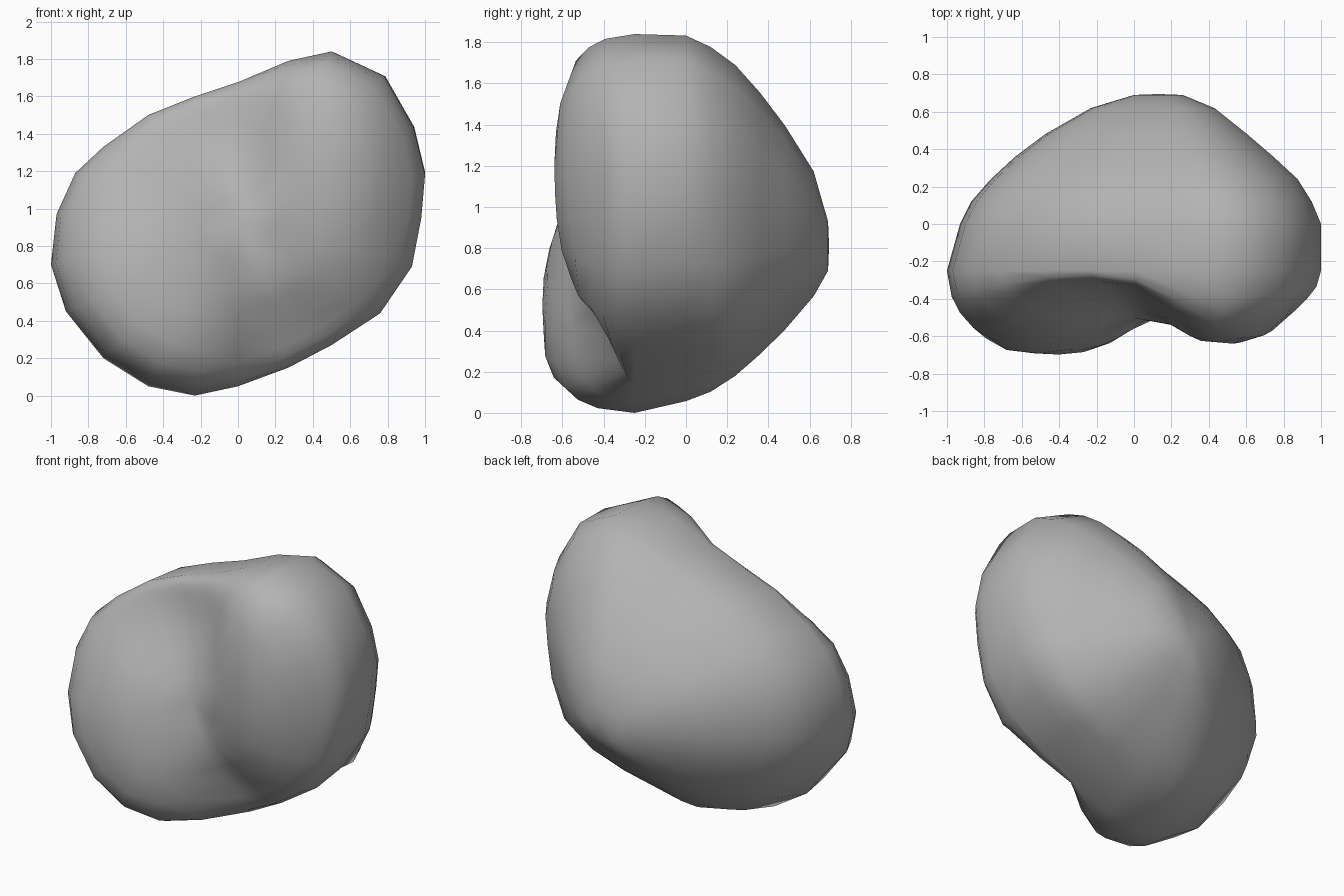
import bpy
import bmesh
import math

default = bpy.data.objects.get("Cube")
if default:
    bpy.data.objects.remove(default, do_unlink=True)

stone = bpy.data.materials.new("stone grey")
stone.use_nodes = True
grey = (0.45, 0.45, 0.45, 1)
stone.diffuse_color = grey
stone.node_tree.nodes["Principled BSDF"].inputs["Base Color"].default_value = grey

# Widest outline of the boulder (x, z), clockwise from its right side
OUTLINE = [(-1, .7), (-.97, .97), (-.87, 1.19), (-.72, 1.33), (-.48, 1.5),
           (-.23, 1.6), (.01, 1.68), (.27, 1.79), (.5, 1.84), (.78, 1.71),
           (.94, 1.43), (1, 1.18), (.98, .95), (.93, .69), (.76, .44),
           (.5, .27), (.27, .15), (0, .05), (-.23, 0), (-.48, .05),
           (-.72, .2), (-.92, .45)]
MID_Z = .92
RIM_Y = -.25

# Domed back: depth, scale of the outline, centre x, centre z
BACK = [(.69, .13, .13, .81), (.62, .33, .1, .87), (.48, .54, .065, .9),
        (.36, .69, .055, .92), (.24, .82, .055, .935), (.12, .91, .04, .94),
        (0, .965, .035, .945)]
# Front rings as fractions of the outline
FRONT = [1, .975, .93, .86, .74, .56, .38, .2]


def lobe(x, z, cx, cz, width, height, amount):
    """Soft bulge with a flattened top."""
    d = ((x - cx) / width) ** 2 + ((z - cz) / height) ** 2
    return amount * math.exp(-d ** 1.5)


def front_depth(x, z, f):
    """Two bulges, a notch low between them and a slope high on the right."""
    bulge = (.15 + lobe(x, z, -.48, .43, .57, .76, .3)
             + lobe(x, z, .5, 1.2, .36, .75, .24)
             + lobe(x, z, .27, .27, .22, .25, -.12)
             + lobe(x, z, -.3, 1.5, .5, .35, -.1))
    return RIM_Y - bulge * (1 - f ** 11) ** .5


def back_ring(bm, y, s, cx, cz):
    """Scaled outline, fuller at the low left of the back."""
    ring = []
    for x, z in OUTLINE:
        k = s * (1 + lobe(x, z, .6, .3, .4, .4, y * (.7 - y)))
        ring.append(bm.verts.new((cx + x * k, y, cz + (z - MID_Z) * k)))
    return ring


def front_ring(bm, f):
    ring = []
    for x, z in OUTLINE:
        px, pz = x * f, MID_Z + (z - MID_Z) * f
        ring.append(bm.verts.new((px, front_depth(px, pz, f), pz)))
    return ring


bm = bmesh.new()
rings = [back_ring(bm, *row) for row in BACK] + [front_ring(bm, f) for f in FRONT]

# Skin between rings, then close both ends with fans
n = len(OUTLINE)
for a, b in zip(rings, rings[1:]):
    for i in range(n):
        j = (i + 1) % n
        bm.faces.new((a[i], a[j], b[j], b[i]))
back_tip = bm.verts.new((.13, .695, .81))
front_tip = bm.verts.new((0, front_depth(0, MID_Z, 0), MID_Z))
for ring, tip in ((rings[0], back_tip), (rings[-1], front_tip)):
    for i in range(n):
        bm.faces.new((ring[i], ring[(i + 1) % n], tip))
bmesh.ops.recalc_face_normals(bm, faces=bm.faces)

mesh = bpy.data.meshes.new("boulder")
bm.to_mesh(mesh)
bm.free()
mesh.materials.append(stone)
boulder = bpy.data.objects.new("boulder", mesh)
bpy.context.collection.objects.link(boulder)

# Smooth stone with the hard edges kept
bpy.ops.object.select_all(action="DESELECT")
boulder.select_set(True)
bpy.context.view_layer.objects.active = boulder
bpy.ops.object.shade_smooth_by_angle(angle=math.radians(45))
